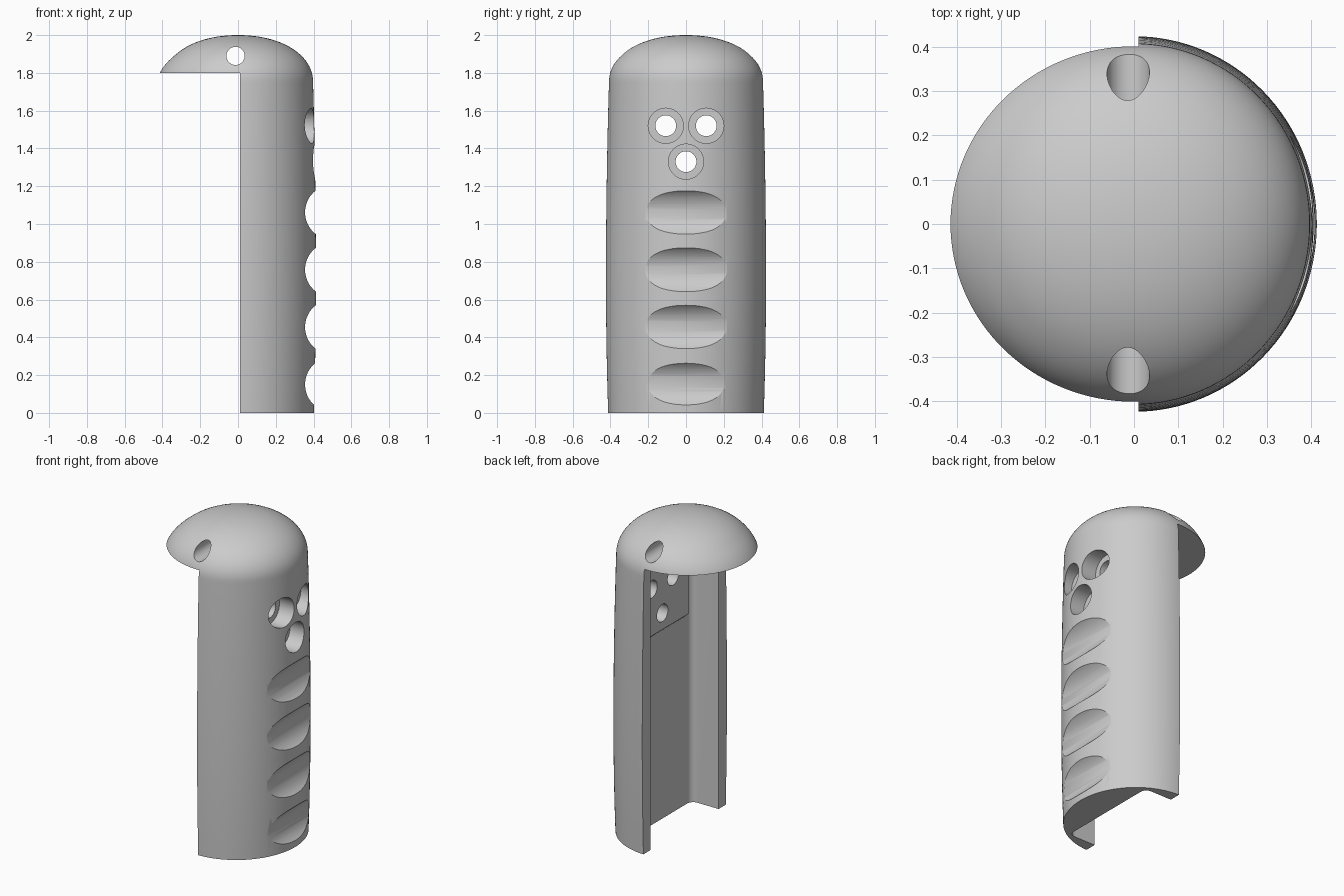
import bpy, bmesh
from math import sin, cos, pi, radians
from mathutils import Vector, Matrix

cube = bpy.data.objects.get("Cube")
if cube:
    bpy.data.objects.remove(cube, do_unlink=True)

grey = bpy.data.materials.new("plain_grey")
grey.use_nodes = True
grey.diffuse_color = (0.6, 0.6, 0.6, 1)
bsdf = next(n for n in grey.node_tree.nodes if n.type == 'BSDF_PRINCIPLED')
bsdf.inputs["Base Color"].default_value = (0.6, 0.6, 0.6, 1)


def finish(bm, name):
    bmesh.ops.recalc_face_normals(bm, faces=bm.faces)
    mesh = bpy.data.meshes.new(name)
    bm.to_mesh(mesh)
    bm.free()
    obj = bpy.data.objects.new(name, mesh)
    mesh.materials.append(grey)
    bpy.context.collection.objects.link(obj)
    return obj


def prism(name, points, offset):
    """Extrude a flat outline along an offset."""
    bm = bmesh.new()
    face = bm.faces.new([bm.verts.new(p) for p in points])
    geo = bmesh.ops.extrude_face_region(bm, geom=[face])["geom"]
    bmesh.ops.translate(bm, vec=Vector(offset),
                        verts=[v for v in geo if isinstance(v, bmesh.types.BMVert)])
    return finish(bm, name)


def rod(name, axis, radius, length, centre):
    bm = bmesh.new()
    bmesh.ops.create_cone(bm, cap_ends=True, segments=64, radius1=radius,
                          radius2=radius, depth=length)
    turn = Matrix.Rotation(pi / 2, 4, 'Y' if axis == 'X' else 'X')
    bmesh.ops.transform(bm, matrix=Matrix.Translation(centre) @ turn, verts=bm.verts)
    return finish(bm, name)


def combine(obj, tool, operation='DIFFERENCE'):
    """Apply a boolean and discard the helper."""
    tool.hide_render = True
    mod = obj.modifiers.new("cut", 'BOOLEAN')
    mod.operation, mod.solver, mod.object = operation, 'EXACT', tool
    bpy.ops.object.select_all(action='DESELECT')
    bpy.context.view_layer.objects.active = obj
    obj.select_set(True)
    bpy.ops.object.modifier_apply(modifier=mod.name)
    bpy.data.objects.remove(tool, do_unlink=True)


# Barrel-shaped body with a domed top, turned around z
profile = []
for i in range(14):
    z = 1.75 * i / 14
    profile.append((0.424 - (0.024 if z < 0.7 else 0.0145) * (z - 0.7) ** 2, z))
for i in range(25):
    a = pi / 2 * i / 24
    profile.append((0.408 * max(cos(a), 0) ** 0.95, 1.75 + 0.25 * sin(a) ** 0.95))
profile[-1] = (0, 2)

bm = bmesh.new()
verts = [bm.verts.new((0, 0, 0))] + [bm.verts.new((r, 0, z)) for r, z in profile]
edges = [bm.edges.new(pair) for pair in zip(verts, verts[1:])]
bmesh.ops.spin(bm, geom=verts + edges, cent=(0, 0, 0), axis=(0, 0, 1),
               angle=2 * pi, steps=128)
bmesh.ops.remove_doubles(bm, verts=bm.verts, dist=0.0001)
for v in bm.verts:
    v.co.x *= 0.974
    if v.co.x < 0:  # overhanging brim flares slightly
        v.co.x *= 1 + 0.6 * min(max(1.9 - v.co.z, 0), 0.15)
body = finish(bm, "handle_body")

# Remove the open half and the rounded channel in one cut
half = [(-1, 1), (0.01, 1), (0.01, 0.34)]
half += [(0.16 + 0.04 * sin(a), 0.30 + 0.04 * cos(a))
         for a in (radians(15 * i) for i in range(7))]
outline = half + [(x, -y) for x, y in reversed(half)]
combine(body, prism("channel_cutter", [(x, y, -0.2) for x, y in outline], (0, 0, 2)))

# Raised inner pad with a chamfered lower edge
pad = [(0.25, 1.197), (0.197, 1.197), (0.165, 1.225), (0.165, 1.85), (0.25, 1.85)]
combine(body, prism("inner_pad", [(x, -0.26, z) for x, z in pad], (0, 0.52, 0)), 'UNION')

# Finger grooves across the outer side
for i in range(4):
    combine(body, rod("groove_cutter", 'Y', 0.146, 1, (0.501, 0, 0.15 + 0.304 * i)))

# Three counterbored through holes
for y, z in ((-0.107, 1.52), (0.107, 1.52), (0, 1.33)):
    combine(body, rod("seat_cutter", 'X', 0.093, 0.4, (0.5, y, z)))
    combine(body, rod("hole_cutter", 'X', 0.055, 0.6, (0.3, y, z)))

# Cross hole through the dome
combine(body, rod("cross_hole_cutter", 'Y', 0.048, 1.2, (-0.013, 0, 1.89)))

bpy.ops.object.shade_smooth_by_angle(angle=radians(30))
